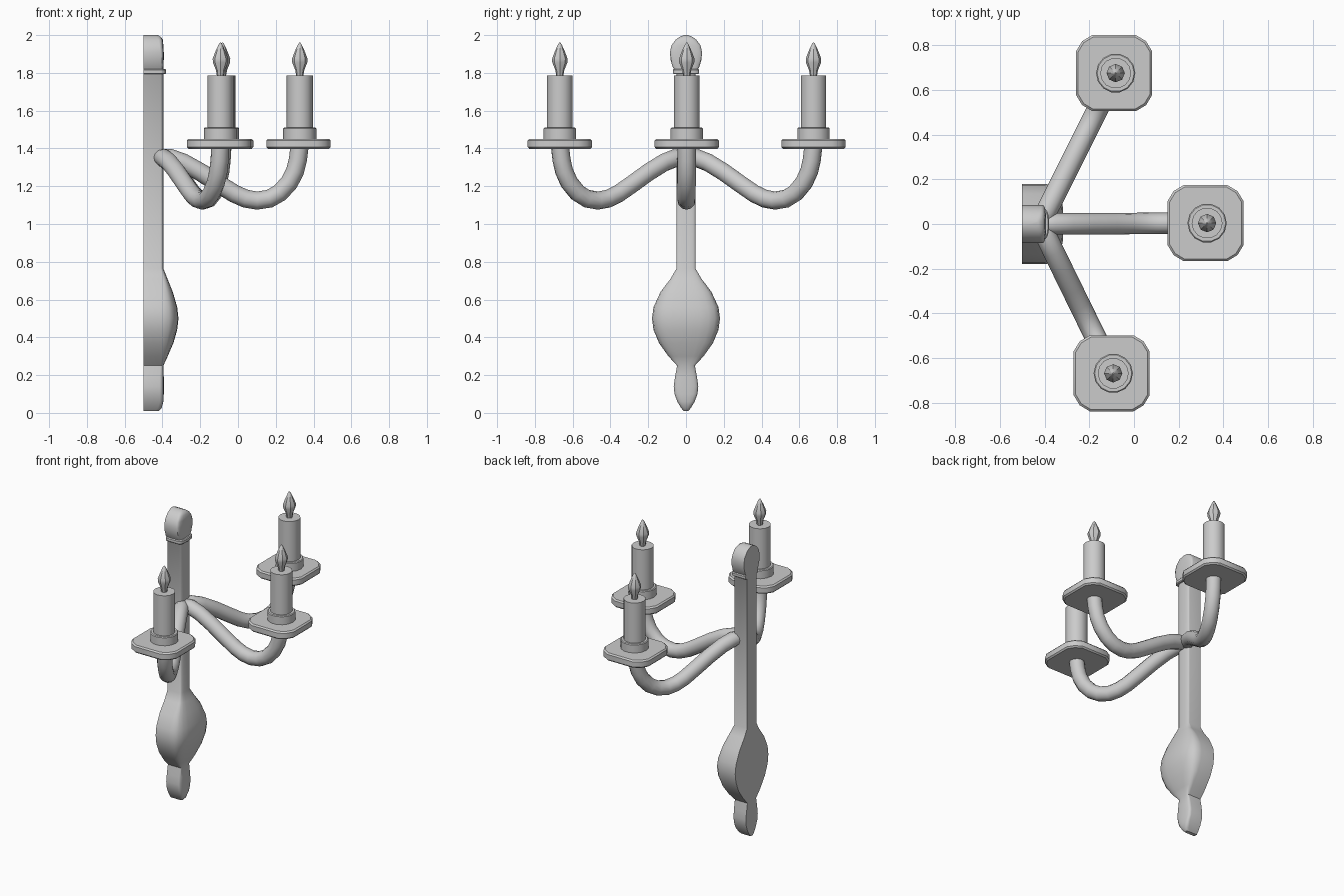
import bpy, bmesh, math
from mathutils import Vector

if "Cube" in bpy.data.objects:
    bpy.data.objects.remove(bpy.data.objects["Cube"])

BACK = -0.5
ROOT = Vector((-0.42, 0, 0))


def loft(name, rings, angle=40):
    """Skin closed rings of equal length and cap both ends."""
    bm = bmesh.new()
    rows = [[bm.verts.new(p) for p in ring] for ring in rings]
    n = len(rows[0])
    for a, b in zip(rows, rows[1:]):
        for i in range(n):
            j = (i + 1) % n
            bm.faces.new((a[i], a[j], b[j], b[i]))
    bm.faces.new(rows[0][::-1])
    bm.faces.new(rows[-1])
    bmesh.ops.recalc_face_normals(bm, faces=bm.faces)
    me = bpy.data.meshes.new(name)
    bm.to_mesh(me)
    bm.free()
    ob = bpy.data.objects.new(name, me)
    bpy.context.collection.objects.link(ob)
    bpy.ops.object.select_all(action='DESELECT')
    ob.select_set(True)
    bpy.context.view_layer.objects.active = ob
    bpy.ops.object.shade_smooth_by_angle(angle=math.radians(angle))
    return ob


def plate_ring(z, w, side, front):
    """Flat back, straight sides to 'side', rounded face out to 'front'."""
    ring = [(BACK, -w, z), (BACK, w, z)]
    for i in range(11):
        t = math.pi * i / 10
        c = math.cos(t)
        y = w * math.copysign(abs(c) ** 0.75, c)
        ring.append((side + (front - side) * math.sin(t) ** 0.75, y, z))
    return ring[1:] + ring[:1]


def turned(name, x, y, profile, sides, angle=40):
    loft(name, [[(x + r * math.cos(2 * math.pi * i / sides),
                  y + r * math.sin(2 * math.pi * i / sides), z)
                 for i in range(sides)] for r, z in profile], angle)


# wall plate: lower tip, domed bulge, long bar, top finial
plate = [
    (0.01, .012, -.44, -.42), (0.025, .025, -.425, -.405), (0.06, .046, -.415, -.395),
    (0.10, .061, -.415, -.393), (0.14, .065, -.415, -.393), (0.19, .058, -.415, -.393),
    (0.25, .047, -.41, -.395), (0.30, .093, -.40, -.372), (0.37, .143, -.40, -.342),
    (0.44, .172, -.40, -.322), (0.50, .18, -.40, -.315), (0.56, .172, -.40, -.322),
    (0.64, .135, -.40, -.345), (0.71, .082, -.40, -.373), (0.765, .05, -.41, -.395),
    (1.80, .05, -.41, -.395), (1.83, .07, -.41, -.395), (1.87, .082, -.41, -.393),
    (1.91, .085, -.41, -.393), (1.945, .077, -.415, -.395), (1.975, .055, -.42, -.398),
    (1.99, .035, -.43, -.408), (2.00, .012, -.445, -.425)]
loft("wall_plate", [plate_ring(*r) for r in plate])

# thin collar under the top finial
loft("collar", [plate_ring(z, w, -.41, f) for z, w, f in
                [(1.793, .064, -.385), (1.798, .07, -.38),
                 (1.815, .07, -.38), (1.82, .064, -.385)]])

# arm centre line (distance out, height, tube radius)
arm = [(-.01, 1.352, .026), (.01, 1.353, .042), (.06, 1.35, .048), (.13, 1.325, .048),
       (.22, 1.275, .048), (.32, 1.21, .048), (.40, 1.16, .048), (.46, 1.134, .048),
       (.52, 1.124, .048), (.585, 1.134, .048), (.64, 1.165, .048), (.69, 1.22, .048),
       (.72, 1.28, .048), (.735, 1.34, .048), (.745, 1.42, .048)]

# pan outline with clipped corners
corner = [(.17, .098), (.143, .143), (.098, .17)]
outline = []
for k in range(4):
    c, s = round(math.cos(k * math.pi / 2)), round(math.sin(k * math.pi / 2))
    outline += [(x * c - y * s, x * s + y * c) for x, y in corner]

for tag, x, y in [("left", -.082, .675), ("centre", .327, .004), ("right", -.093, -.668)]:
    # curved arm
    out = Vector((x, y, 0)) - ROOT
    k = out.length / .745
    out.normalize()
    pts = [ROOT + out * (d * k) + Vector((0, 0, z)) for d, z, r in arm]
    across = Vector((-out.y, out.x, 0))
    rings = []
    for i, p in enumerate(pts):
        tan = (pts[min(i + 1, len(pts) - 1)] - pts[max(i - 1, 0)]).normalized()
        up = tan.cross(across)
        rings.append([p + arm[i][2] * (across * math.cos(a) + up * math.sin(a))
                      for a in (2 * math.pi * j / 12 for j in range(12))])
    loft("arm_" + tag, rings, 50)

    # drip pan
    loft("drip_pan_" + tag, [[(x - .007 + u * f, y + v * f, z) for u, v in outline]
                             for f, z in [(.95, 1.398), (1, 1.407), (1, 1.442), (.95, 1.451)]])

    # cup, candle and flame
    turned("candle_cup_" + tag, x, y, [(.088, 1.44), (.088, 1.505), (.083, 1.51)], 14)
    turned("candle_" + tag, x, y, [(.069, 1.5), (.069, 1.785)], 14)
    turned("flame_" + tag, x, y, [(.018, 1.78), (.024, 1.815), (.04, 1.855), (.041, 1.875),
                                  (.026, 1.915), (.01, 1.95), (.003, 1.96)], 8)
